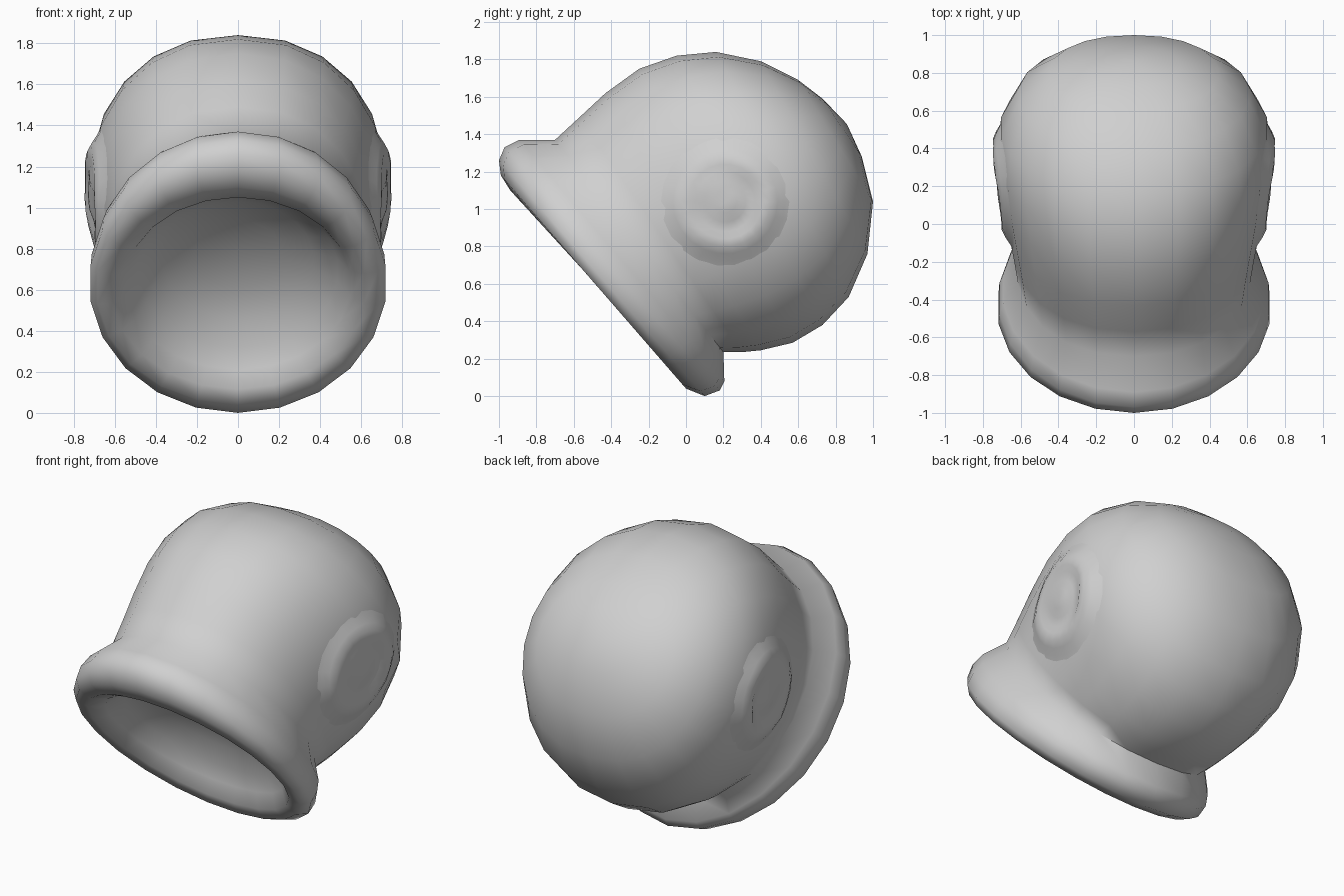
import bpy, bmesh, math
from mathutils import Vector
from mathutils.bvhtree import BVHTree

if "Cube" in bpy.data.objects:
    bpy.data.objects.remove(bpy.data.objects["Cube"])

SEGS = 22

grey = bpy.data.materials.new("light grey")
grey.diffuse_color = (0.63, 0.63, 0.63, 1)
grey.use_nodes = True
grey.node_tree.nodes["Principled BSDF"].inputs["Base Color"].default_value = grey.diffuse_color


def finish(name, bm, angle=80):
    me = bpy.data.meshes.new(name)
    bm.to_mesh(me)
    bm.free()
    ob = bpy.data.objects.new(name, me)
    bpy.context.collection.objects.link(ob)
    me.materials.append(grey)
    bpy.ops.object.select_all(action='DESELECT')
    ob.select_set(True)
    bpy.context.view_layer.objects.active = ob
    bpy.ops.object.shade_smooth_by_angle(angle=math.radians(angle))
    return ob


def add_ring(bm, section, power=1.0):
    """Rounded section with its top and bottom points in the middle plane; power < 1 is fuller."""
    ty, tz, by, bz, w = section
    top, bot = Vector((0, ty, tz)), Vector((0, by, bz))
    mid, half = (top + bot) / 2, (top - bot) / 2
    verts = []
    for i in range(SEGS):
        a = 2 * math.pi * i / SEGS
        x = w * math.copysign(abs(math.sin(a)) ** power, math.sin(a))
        verts.append(bm.verts.new(mid + half * math.cos(a) + Vector((x, 0, 0))))
    return verts


def bridge(bm, a, b):
    n = len(a)
    for i in range(n):
        bm.faces.new((a[i], a[(i + 1) % n], b[(i + 1) % n], b[i]))


def cap(bm, ring, co):
    pole = bm.verts.new(co)
    for i in range(len(ring)):
        bm.faces.new((ring[i], ring[(i + 1) % len(ring)], pole))


# Dome sections from the back to the neck: top y, top z, bottom y, bottom z, half width
dome = [
    (.73, 1.59, .94, 1.28, .25),
    (.60, 1.69, 1.0, 1.04, .45),
    (.40, 1.79, .97, .76, .615),
    (.16, 1.84, .87, .53, .71),
    (-.05, 1.82, .73, .38, .725),
    (-.25, 1.75, .57, .285, .70),
    (-.43, 1.62, .40, .245, .665),
    (-.57, 1.49, .30, .235, .64),
    (-.70, 1.37, .20, .235, .62),
]
# Rolled rim sections from the neck around to the inner lip
rim = [
    (-.89, 1.37, .205, .08, .70),
    (-.97, 1.33, .18, .03, .72),
    (-1.0, 1.26, .10, 0, .725),
    (-.99, 1.18, 0, .04, .69),
    (-.94, 1.10, -.04, .115, .62),
    (-.83, 1.05, -.02, .21, .55),
]
# Shallow hollow behind the lip
hollow = [
    (-.69, 1.07, -.03, .32, .49),
    (-.555, 1.03, -.055, .46, .37),
    (-.41, .94, -.12, .61, .215),
]

# Helmet shell: dome, rim, then the hollow
bm = bmesh.new()
rings = [add_ring(bm, s, .89) for s in dome] + [add_ring(bm, s) for s in rim + hollow]
for a, b in zip(rings, rings[1:]):
    bridge(bm, a, b)
cap(bm, rings[0], (0, .86, 1.455))
cap(bm, rings[-1], (0, -.25, .79))
bmesh.ops.recalc_face_normals(bm, faces=bm.faces)
surface = BVHTree.FromBMesh(bm)
finish("helmet_shell", bm)


# Side swirls: a soft ring raised from the shell, with a shallow hollow and a small nub
def side_swirl(name, side):
    def place(y, z, height):
        hit = surface.ray_cast(Vector((side * 2, y, z)), Vector((-side, 0, 0)))[0]
        return bm.verts.new((hit.x + side * height, y, z))

    bm = bmesh.new()
    profile = [(.36, -.004), (.32, .006), (.28, .022), (.24, .034), (.20, .028),
               (.16, .014), (.11, .013), (.06, .022)]
    loops = []
    for r, h in profile:
        loop = []
        for i in range(SEGS):
            a = 2 * math.pi * i / SEGS
            # the hollow deepens toward the lower back and fades at the upper front
            dip = .010 * math.cos(a + .6) if .1 < r < .18 else 0
            loop.append(place(.21 + r * math.cos(a), 1.04 + r * math.sin(a), h - dip))
        loops.append(loop)
    for a, b in zip(loops, loops[1:]):
        bridge(bm, a, b)
    cap(bm, loops[-1], place(.20, 1.03, .024).co)
    # open disc: make its faces point outward
    bm.normal_update()
    if sum(f.normal.x for f in bm.faces) * side < 0:
        bmesh.ops.reverse_faces(bm, faces=bm.faces)
    # drop the loose helper point at the centre
    bmesh.ops.delete(bm, geom=[v for v in bm.verts if not v.link_faces], context='VERTS')
    finish(name, bm)


for name, side in (("right_swirl", 1), ("left_swirl", -1)):
    side_swirl(name, side)
